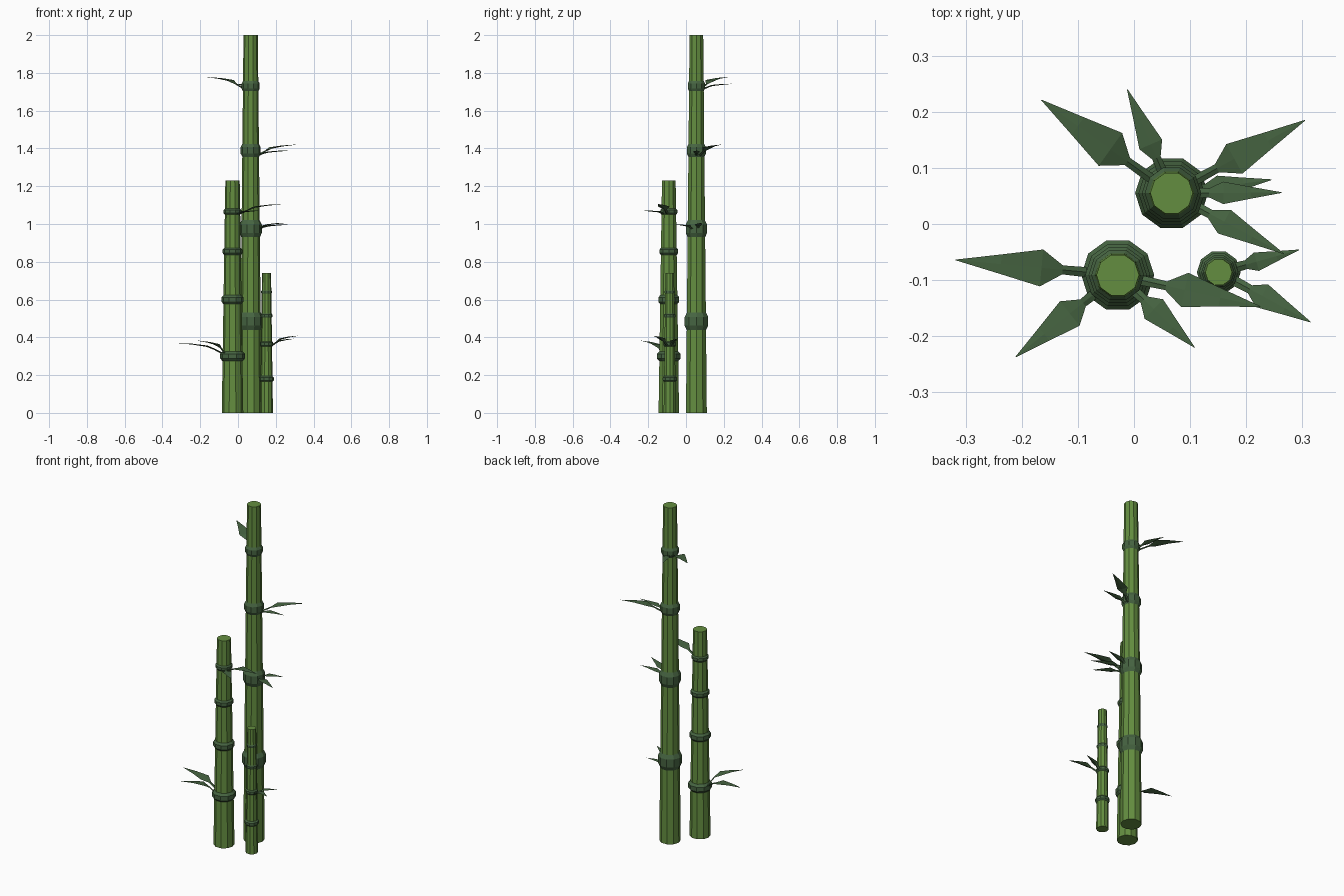
import bpy, bmesh, math
from mathutils import Vector

if "Cube" in bpy.data.objects:
    bpy.data.objects.remove(bpy.data.objects["Cube"])


def material(name, rgb):
    m = bpy.data.materials.new(name)
    m.diffuse_color = (*rgb, 1)
    m.use_nodes = True
    m.node_tree.nodes["Principled BSDF"].inputs["Base Color"].default_value = m.diffuse_color
    return m


GREEN = material("cane green", (0.127, 0.270, 0.051))
DARK = material("leaf green", (0.061, 0.127, 0.053))
SIDES = 10


def finish(bm, name, mats):
    bmesh.ops.recalc_face_normals(bm, faces=bm.faces)
    me = bpy.data.meshes.new(name)
    bm.to_mesh(me)
    bm.free()
    for m in mats:
        me.materials.append(m)
    ob = bpy.data.objects.new(name, me)
    bpy.context.collection.objects.link(ob)
    return ob


def skin(bm, rings):
    """Join equal-length vertex rings and cap both ends."""
    n = len(rings[0])
    for a, b in zip(rings, rings[1:]):
        for i in range(n):
            j = (i + 1) % n
            bm.faces.new((a[i], a[j], b[j], b[i]))
    bm.faces.new(rings[0])
    bm.faces.new(rings[-1])


# Tapered cane with swollen, darker joints
def cane(name, x, y, height, r0, r1, joints):
    def radius(z):
        return r0 + (r1 - r0) * z / height

    rows = [(0, r0)]
    for z, h, r in joints:
        rows += [(z - h, radius(z - h)), (z - h * 0.5, r),
                 (z + h * 0.5, r), (z + h, radius(z + h))]
    rows.append((height, r1))
    bm = bmesh.new()
    rings = []
    for z, r in rows:
        rings.append([bm.verts.new((x + r * math.cos(math.tau * i / SIDES),
                                    y + r * math.sin(math.tau * i / SIDES), z))
                      for i in range(SIDES)])
    skin(bm, rings)
    for f in bm.faces:
        c = f.calc_center_median().z
        f.material_index = int(any(abs(c - z) < h for z, h, _ in joints))
    finish(bm, name, [GREEN, DARK])


# Thin pointed leaf on a short stem, growing out of a joint
def leaf(name, x, y, z, tip, width, start):
    tip = Vector(tip)
    flat = Vector((tip.x - x, tip.y - y, 0))
    length = flat.length
    d = flat.normalized()
    side = Vector((-d.y, d.x, 0))
    rise = tip.z - z
    # fraction of reach, half width, half thickness, fraction of rise
    rows = [(start / length, 0.009, 0.005, 0.0),
            (0.34, 0.008, 0.004, 0.42),
            (0.47, width, 0.003, 0.68),
            (0.72, width * 0.53, 0.0025, 0.88),
            (1.0, 0.0006, 0.0006, 1.0)]
    bm = bmesh.new()
    rings = []
    for t, w, h, k in rows:
        c = Vector((x, y, z + rise * k)) + d * (length * t)
        up = Vector((0, 0, h))
        edge = Vector((0, 0, w * 0.12))  # slightly folded along the midrib
        rings.append([bm.verts.new(c + o) for o in
                      (side * w + edge, up, -side * w + edge, -up)])
    skin(bm, rings)
    finish(bm, name, [DARK])


TALL, MID, SMALL = (0.067, 0.055), (-0.029, -0.091), (0.151, -0.086)

cane("tall_cane", *TALL, 2.0, 0.058, 0.038,
     [(0.485, 0.047, 0.065), (0.975, 0.045, 0.059),
      (1.39, 0.034, 0.053), (1.73, 0.027, 0.048)])
cane("middle_cane", *MID, 1.23, 0.057, 0.038,
     [(0.30, 0.026, 0.065), (0.60, 0.024, 0.058),
      (0.855, 0.019, 0.052), (1.065, 0.016, 0.047)])
cane("small_cane", *SMALL, 0.74, 0.034, 0.024,
     [(0.18, 0.015, 0.039), (0.365, 0.014, 0.035),
      (0.515, 0.011, 0.031), (0.64, 0.009, 0.028)])

# base cane, joint height, tip, half width, start radius
LEAVES = [
    (TALL, 1.715, (-0.165, 0.221, 1.778), 0.036, 0.04),
    (TALL, 1.715, (-0.012, 0.240, 1.742), 0.022, 0.04),
    (TALL, 1.365, (0.305, 0.185, 1.420), 0.030, 0.045),
    (TALL, 1.365, (0.263, 0.056, 1.388), 0.020, 0.045),
    (TALL, 0.975, (0.267, -0.053, 0.997), 0.024, 0.05),
    (TALL, 0.975, (0.245, 0.079, 1.005), 0.020, 0.05),
    (MID, 0.315, (-0.318, -0.064, 0.370), 0.033, 0.055),
    (MID, 0.315, (-0.211, -0.237, 0.382), 0.028, 0.055),
    (MID, 1.055, (0.225, -0.147, 1.105), 0.031, 0.04),
    (MID, 1.055, (0.108, -0.220, 1.070), 0.024, 0.04),
    (SMALL, 0.355, (0.294, -0.046, 0.392), 0.017, 0.028),
    (SMALL, 0.355, (0.315, -0.175, 0.408), 0.023, 0.028),
]
for i, (base, z, tip, w, s) in enumerate(LEAVES):
    leaf(f"leaf_{i + 1}", *base, z, tip, w, s)
